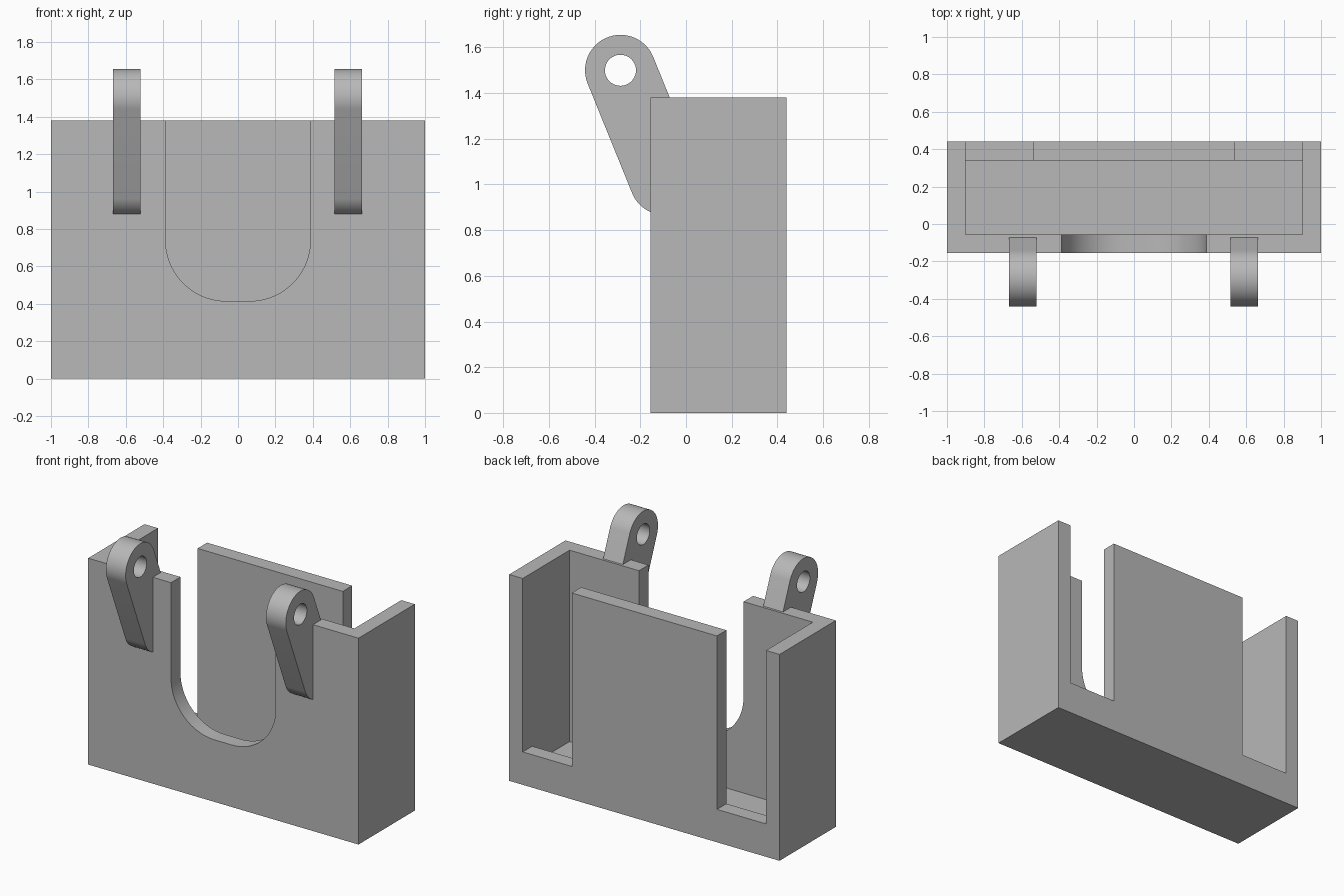
import bpy, bmesh, math

cube = bpy.data.objects.get("Cube")
if cube:
    bpy.data.objects.remove(cube, do_unlink=True)

# One plain grey material
grey = bpy.data.materials.new("plain grey")
grey.use_nodes = True
COLOUR = (0.48, 0.48, 0.48, 1)
grey.diffuse_color = COLOUR
grey.node_tree.nodes["Principled BSDF"].inputs["Base Color"].default_value = COLOUR


def prism(name, outline, axis, lo, hi):
    """Extrude a 2D outline along x (outline in y, z) or y (outline in x, z)."""
    def place(p, t):
        return (t, p[0], p[1]) if axis == "x" else (p[0], t, p[1])
    bm = bmesh.new()
    face = bm.faces.new([bm.verts.new(place(p, lo)) for p in outline])
    grown = bmesh.ops.extrude_face_region(bm, geom=[face])["geom"]
    shift = place((0, 0), hi - lo)
    bmesh.ops.translate(bm, vec=shift,
                        verts=[v for v in grown if isinstance(v, bmesh.types.BMVert)])
    bmesh.ops.recalc_face_normals(bm, faces=bm.faces)
    mesh = bpy.data.meshes.new(name)
    bm.to_mesh(mesh)
    bm.free()
    mesh.materials.append(grey)
    obj = bpy.data.objects.new(name, mesh)
    bpy.context.collection.objects.link(obj)
    return obj


def rect(a0, a1, b0, b1):
    return [(a0, b0), (a1, b0), (a1, b1), (a0, b1)]


def arc(ca, cb, r, start, end, steps):
    angles = [math.radians(start + (end - start) * i / steps) for i in range(steps + 1)]
    return [(ca + r * math.cos(t), cb + r * math.sin(t)) for t in angles]


def activate(obj):
    bpy.ops.object.select_all(action="DESELECT")
    obj.select_set(True)
    bpy.context.view_layer.objects.active = obj


def cut(obj, cutter):
    cutter.hide_render = True
    mod = obj.modifiers.new("cut", "BOOLEAN")
    mod.operation = "DIFFERENCE"
    mod.solver = "EXACT"
    mod.object = cutter
    activate(obj)
    bpy.ops.object.modifier_apply(modifier=mod.name)
    bpy.data.objects.remove(cutter, do_unlink=True)


def smooth(obj):
    activate(obj)
    bpy.ops.object.shade_smooth_by_angle(angle=math.radians(30))


HEIGHT, FRONT, BACK, WALL = 1.38, -0.155, 0.44, 0.1
ABOVE = HEIGHT + 0.3

# Open-topped holder box
body = prism("holder_box", rect(-1, 1, 0, HEIGHT), "y", FRONT, BACK)
cut(body, prism("cavity_cutter", rect(-0.9, 0.9, WALL, ABOVE), "y",
                FRONT + WALL, BACK - WALL))

# Rounded opening in the front wall
half, bottom, radius = 0.387, 0.415, 0.325
opening = [(half, ABOVE), (-half, ABOVE)]
opening += arc(radius - half, bottom + radius, radius, 180, 270, 24)
opening += arc(half - radius, bottom + radius, radius, 270, 360, 24)
cut(body, prism("opening_cutter", opening, "y", FRONT - 0.2, 0.1))

# Two tall slots in the back wall
for side in (-1, 1):
    inner, outer = sorted((side * 0.537, side * 0.9))
    cut(body, prism("slot_cutter", rect(inner, outer, 0.22, ABOVE), "y", 0.2, BACK + 0.2))
smooth(body)

# Leaning hinge lugs on the front wall, each with a pin hole
TILT, LENGTH, R = 22.1, 0.517, 0.155
eye_y, eye_z = -0.287, 1.5
foot_y = eye_y + LENGTH * math.sin(math.radians(TILT))
foot_z = eye_z - LENGTH * math.cos(math.radians(TILT))
foot_end = 360 - math.degrees(math.acos((FRONT - foot_y) / R))
profile = arc(eye_y, eye_z, R, TILT, TILT + 180, 40)
profile += arc(foot_y, foot_z, R, TILT + 180, foot_end, 12)
profile += [(FRONT, HEIGHT), (-0.071, HEIGHT)]
for name, x in (("right_hinge_lug", -0.595), ("left_hinge_lug", 0.59)):
    lug = prism(name, profile, "x", x - 0.073, x + 0.073)
    hole = arc(eye_y, eye_z, 0.068, 0, 360, 40)[:-1]
    cut(lug, prism("hole_cutter", hole, "x", x - 0.2, x + 0.2))
    smooth(lug)
